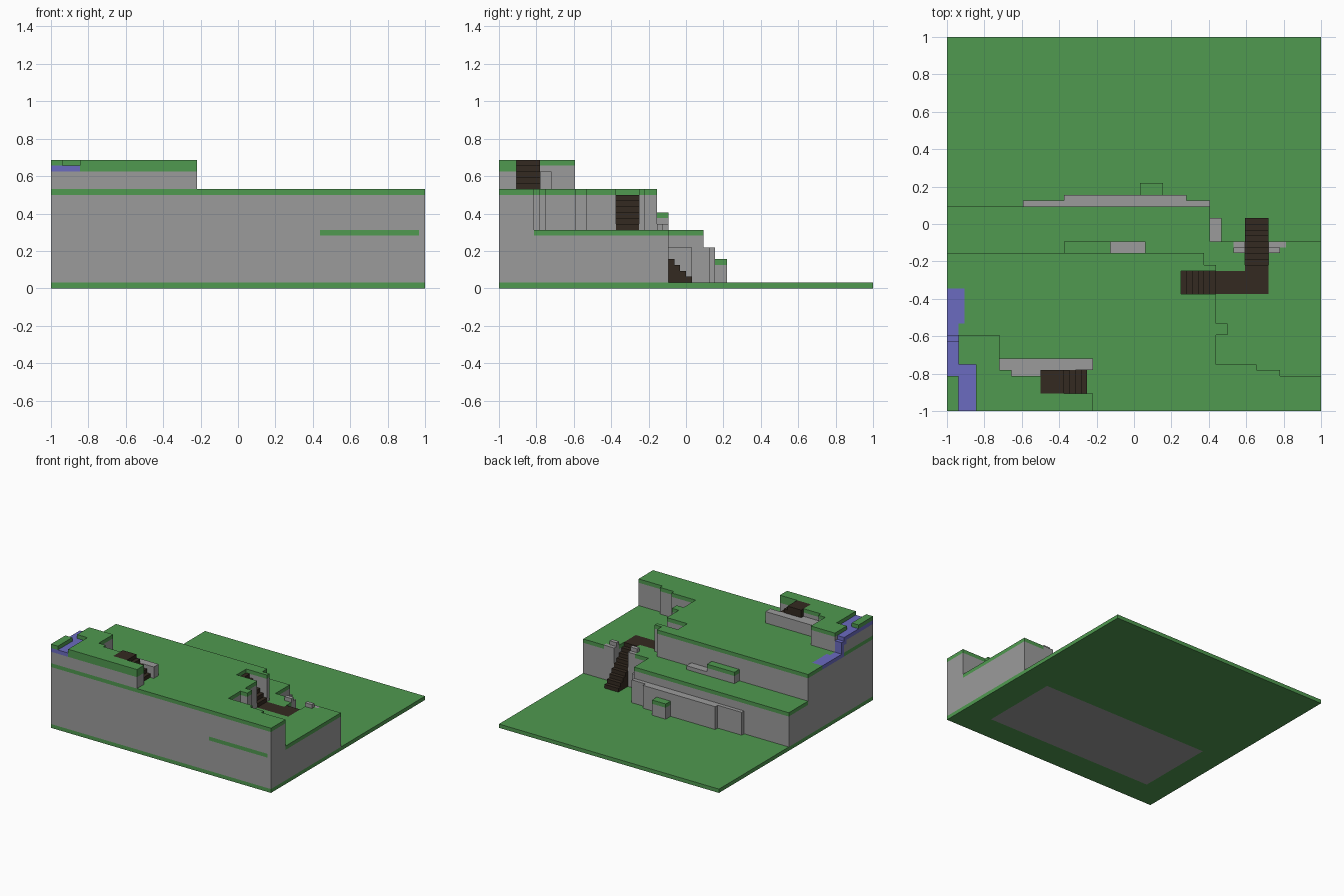
import bpy, bmesh, math

if "Cube" in bpy.data.objects:
    bpy.data.objects.remove(bpy.data.objects["Cube"])

U = 1 / 32  # one block; the site is 64 x 64 blocks


def material(name, rgb):
    m = bpy.data.materials.new(name)
    m.diffuse_color = (*rgb, 1)
    m.use_nodes = True
    m.node_tree.nodes["Principled BSDF"].inputs["Base Color"].default_value = m.diffuse_color
    return m


GRASS = material("grass green", (0.08, 0.32, 0.08))
ROCK = material("rock grey", (0.33, 0.33, 0.33))
WOOD = material("dark wood", (0.034, 0.023, 0.015))
WATER = material("water blue", (0.147, 0.147, 0.53))
COLOURS = {}
blocks = {}


def fill(part, colour, x0, x1, y0, y1, z0, z1):
    """Fill a box of blocks with a part; later parts replace earlier ones."""
    COLOURS[part] = colour
    for x in range(x0, x1):
        for y in range(y0, y1):
            for z in range(z0, z1):
                blocks[x, y, z] = part


def carve(x0, x1, y0, y1, z0, z1):
    for x in range(x0, x1):
        for y in range(y0, y1):
            for z in range(z0, z1):
                blocks.pop((x, y, z), None)


def terrace(name, areas, bottom, top):
    """Rock body with a one-block grass cap."""
    for a in areas:
        fill(name + "_rock", ROCK, *a, bottom, top - 1)
        fill(name + "_grass", GRASS, *a, top - 1, top)


# ground with the rock foundation showing underneath
fill("ground", GRASS, 0, 64, 0, 64, 0, 1)
fill("lower_terrace_rock", ROCK, 7, 56, 7, 28, 0, 1)

# three stepped terraces
terrace("lower_terrace", [(0, 45, 0, 35), (45, 64, 0, 29)], 1, 10)
middle = [(0, 44, 0, 27), (44, 46, 0, 25), (46, 48, 13, 15),
          (46, 53, 0, 8), (53, 57, 0, 7), (57, 64, 0, 6)]
for a in middle:
    fill("middle_terrace_rock", ROCK, *a, 9, 10)
terrace("middle_terrace", middle, 10, 17)
terrace("upper_terrace", [(0, 9, 0, 13), (9, 11, 0, 7), (11, 16, 0, 6),
                          (16, 25, 0, 3)], 17, 22)
fill("upper_terrace_grass", GRASS, 5, 25, 0, 3, 20, 22)
fill("front_grass_strip", GRASS, 46, 63, 0, 1, 9, 10)

# rock ledges and boulders
fill("upper_ledge", ROCK, 9, 25, 7, 9, 17, 20)
fill("upper_ledge", ROCK, 11, 16, 6, 7, 17, 20)
fill("lower_ledge", ROCK, 13, 45, 35, 36, 1, 7)
fill("lower_ledge", ROCK, 20, 41, 36, 37, 1, 7)
fill("side_ledge", ROCK, 45, 47, 29, 33, 1, 7)
fill("low_boulder", ROCK, 28, 34, 27, 29, 10, 11)
terrace("tall_boulder", [(20, 28, 27, 29)], 10, 13)
terrace("ground_boulder", [(33, 37, 37, 39)], 1, 5)
for x0, x1, y in ((49, 51, 27), (55, 57, 27), (49, 51, 28), (55, 58, 28)):
    fill("stair_rocks", ROCK, x0, x1, y, y + 1, 9, 11 if y == 27 else 10)

# stairs from the ground to the lower terrace, with a landing
for y in range(24, 33):
    carve(51, 55, y, y + 1, 1, 12)
    fill("ground_stairs", WOOD, 51, 55, y, y + 1, 1, 34 - y)
fill("landing", WOOD, 47, 55, 20, 24, 9, 10)

# stairs cut into the middle terrace
for x in range(40, 47):
    carve(x, x + 1, 20, 24, 9, 17)
    fill("middle_stairs", WOOD, x, x + 1, 20, 24, 9, 56 - x)

# stairs to the upper terrace, with a deck
fill("upper_ledge", ROCK, 16, 20, 3, 7, 17, 20)
fill("upper_deck", WOOD, 16, 20, 3, 7, 20, 22)
for x in range(20, 24):
    fill("upper_stairs", WOOD, x, x + 1, 3, 7, 17, 41 - x)

# stream, waterfall and pool
carve(2, 5, 0, 8, 21, 22)
carve(0, 2, 6, 13, 21, 22)
fill("stream", WATER, 0, 5, 0, 8, 20, 21)
fill("stream", WATER, 0, 2, 8, 12, 20, 21)
carve(0, 2, 12, 13, 20, 21)
fill("waterfall", WATER, 0, 2, 12, 13, 16, 20)
fill("waterfall", WATER, 0, 2, 11, 12, 19, 21)
fill("pool", WATER, 0, 2, 13, 21, 16, 17)
fill("pool", WATER, 2, 3, 15, 21, 16, 17)

# outer faces of a block: direction and its corners, counter-clockwise outside
SIDES = {
    (1, 0, 0): ((1, 0, 0), (1, 1, 0), (1, 1, 1), (1, 0, 1)),
    (-1, 0, 0): ((0, 0, 0), (0, 0, 1), (0, 1, 1), (0, 1, 0)),
    (0, 1, 0): ((0, 1, 0), (0, 1, 1), (1, 1, 1), (1, 1, 0)),
    (0, -1, 0): ((0, 0, 0), (1, 0, 0), (1, 0, 1), (0, 0, 1)),
    (0, 0, 1): ((0, 0, 1), (1, 0, 1), (1, 1, 1), (0, 1, 1)),
    (0, 0, -1): ((0, 0, 0), (0, 1, 0), (1, 1, 0), (1, 0, 0)),
}

# gather the exposed faces of each part
exposed = {}
for (x, y, z), part in blocks.items():
    for (dx, dy, dz), corners in SIDES.items():
        if (x + dx, y + dy, z + dz) not in blocks:
            exposed.setdefault(part, []).append(
                [(x + a, y + b, z + c) for a, b, c in corners])

# one object per part, with flat areas merged
for part, faces in exposed.items():
    bm = bmesh.new()
    verts = {}
    for face in faces:
        for p in face:
            if p not in verts:
                verts[p] = bm.verts.new((p[0] * U - 1, p[1] * U - 1, p[2] * U))
        bm.faces.new([verts[p] for p in face])
    bmesh.ops.dissolve_limit(bm, angle_limit=math.radians(1),
                             verts=bm.verts[:], edges=bm.edges[:])
    mesh = bpy.data.meshes.new(part)
    bm.to_mesh(mesh)
    bm.free()
    mesh.materials.append(COLOURS[part])
    bpy.context.collection.objects.link(bpy.data.objects.new(part, mesh))
